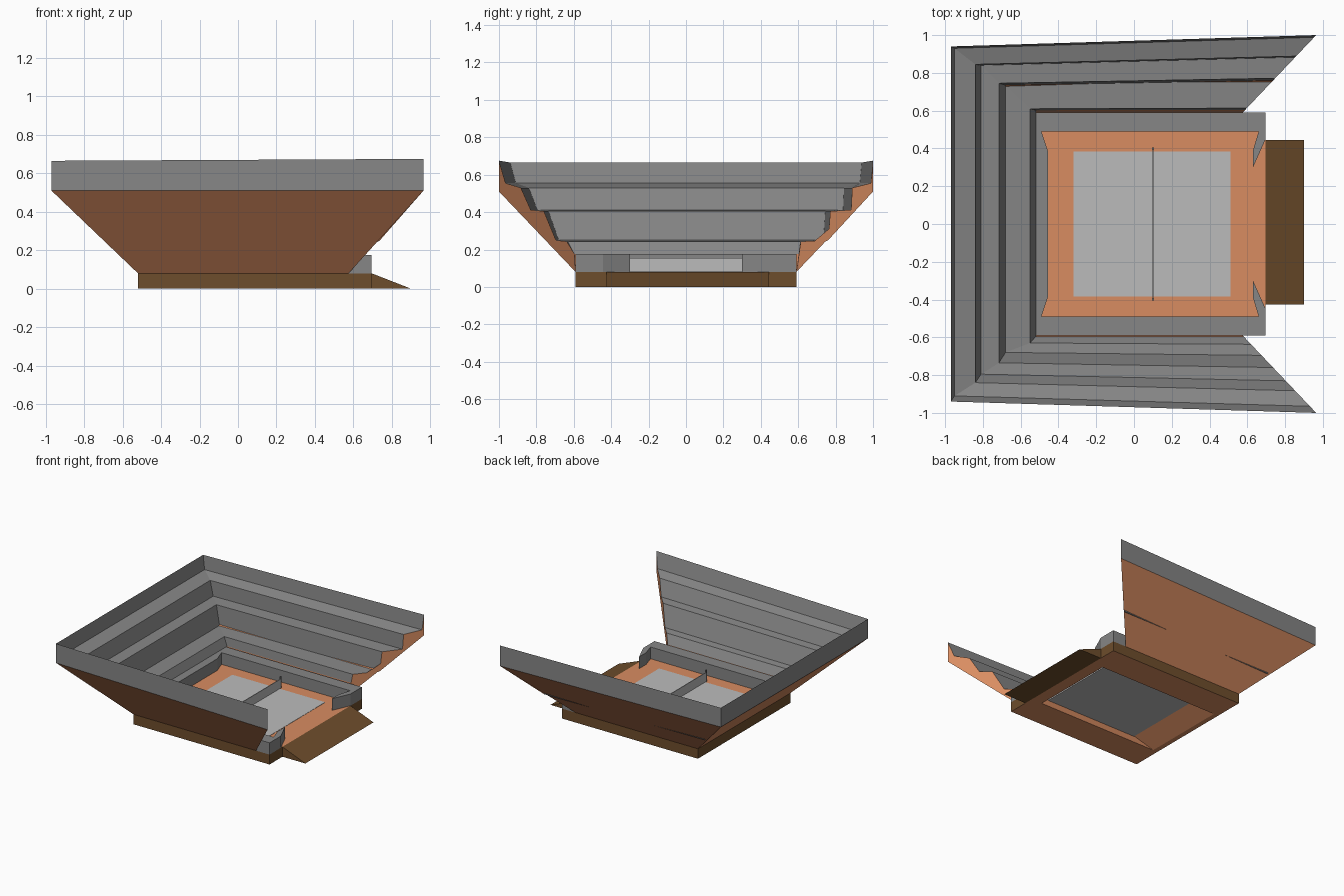
import bpy
import bmesh

cube = bpy.data.objects.get("Cube")
if cube:
    bpy.data.objects.remove(cube, do_unlink=True)


def material(name, rgb):
    mat = bpy.data.materials.new(name)
    mat.use_nodes = True
    mat.diffuse_color = (*rgb, 1)
    mat.node_tree.nodes["Principled BSDF"].inputs["Base Color"].default_value = (*rgb, 1)
    return mat


CLAY = material("clay orange", (0.69, 0.265, 0.12))
STONE = material("stone grey", (0.24, 0.24, 0.24))
PALE = material("pale grey", (0.5, 0.5, 0.5))
WOOD = material("wood brown", (0.155, 0.075, 0.025))


def finish(name, bm, mats):
    bmesh.ops.recalc_face_normals(bm, faces=bm.faces)
    mesh = bpy.data.meshes.new(name)
    bm.to_mesh(mesh)
    bm.free()
    for mat in mats:
        mesh.materials.append(mat)
    obj = bpy.data.objects.new(name, mesh)
    bpy.context.collection.objects.link(obj)
    return obj


def loft(name, sections, mats, slots, looped=False):
    """Skin closed sections; slots gives the material of each strip."""
    bm = bmesh.new()
    rows = [[bm.verts.new(p) for p in section] for section in sections]
    count = len(rows[0])
    pairs = list(zip(rows, rows[1:]))
    if looped:
        pairs.append((rows[-1], rows[0]))
    for a, b in pairs:
        for i in range(count):
            j = (i + 1) % count
            bm.faces.new((a[i], a[j], b[j], b[i])).material_index = slots[i]
    if not looped:
        bm.faces.new(rows[0])
        bm.faces.new(rows[-1])
    return finish(name, bm, mats)


def prism(name, outline, low, high, mat):
    sections = [[(x, y, z) for x, y in outline] for z in (low, high)]
    return loft(name, sections, [mat], [0] * len(outline))


def box(name, x0, x1, y0, y1, low, high, mat):
    return prism(name, [(x0, y0), (x1, y0), (x1, y1), (x0, y1)], low, high, mat)


# Stepped stands: end wall x, back wall y, front wall y, height
FOOT = 0.59
profile = [
    (-0.97, 0.94, 0.94, 0.665),
    (-0.95, 0.93, 0.91, 0.555),
    (-0.84, 0.845, 0.84, 0.53),
    (-0.81, 0.84, 0.795, 0.412),
    (-0.715, 0.745, 0.735, 0.405),
    (-0.68, 0.735, 0.68, 0.25),
    (-0.55, 0.61, 0.63, 0.243),
    (-0.52, 0.602, 0.595, 0.175),
    (-0.52, FOOT, FOOT, 0.08),
    (-0.97, 0.94, 0.94, 0.51),
]


def open_end(y, z, side):
    """Point where a side wall stops on the diagonal at the open end."""
    spread = (y - FOOT) / 0.35
    y += 0.06 * spread
    rise = 0.01 if z > 0.6 else 0
    return (0.575 + 0.95 * (y - FOOT), side * y, z + rise)


stands = [
    [open_end(f, z, -1) for x, b, f, z in profile],
    [(x, -f, z) for x, b, f, z in profile],
    [(x, b, z) for x, b, f, z in profile],
    [open_end(b, z, 1) for x, b, f, z in profile],
]
clay_strips = (7, 8)
loft("stepped_stands", stands, [CLAY, STONE],
     [0 if i in clay_strips else 1 for i in range(len(profile))])


# Base frame with a pit beneath the court
def rectangle(x0, x1, y, z):
    return [(x0, -y, z), (x1, -y, z), (x1, y, z), (x0, y, z)]


rects = [
    rectangle(-0.52, 0.695, FOOT, 0),
    rectangle(-0.52, 0.695, FOOT, 0.08),
    rectangle(-0.32, 0.51, 0.385, 0.08),
    rectangle(-0.48, 0.6, 0.35, 0),
]
corners = [list(c) for c in zip(*rects)]
loft("base_frame", corners, [CLAY, WOOD], [1, 0, 0, 0], looped=True)

# Low wall round the floor with angled gate ends
outer = [(0.63, 0.3), (0.695, 0.445), (0.695, FOOT), (-0.52, FOOT)]
inner = [(-0.455, 0.385), (-0.49, 0.49), (0.66, 0.49), (0.63, 0.39)]


def flip(points):
    return [(x, -y) for x, y in reversed(points)]


prism("low_wall", outer + flip(outer) + flip(inner) + inner, 0.08, 0.175, STONE)

# Entrance ramp
ramp = [[(0.695, y, 0), (0.9, y, 0), (0.695, y, 0.08)] for y in (-0.425, 0.445)]
loft("entrance_ramp", ramp, [WOOD], [0, 0, 0])

# Court, net and posts
box("court", -0.32, 0.51, -0.385, 0.385, 0.072, 0.082, PALE)
box("net", 0.097, 0.103, -0.4, 0.4, 0.08, 0.155, PALE)
for side, y in (("front", -0.4), ("back", 0.4)):
    box(side + "_net_post", 0.095, 0.105, y - 0.006, y + 0.006, 0.08, 0.175, STONE)
